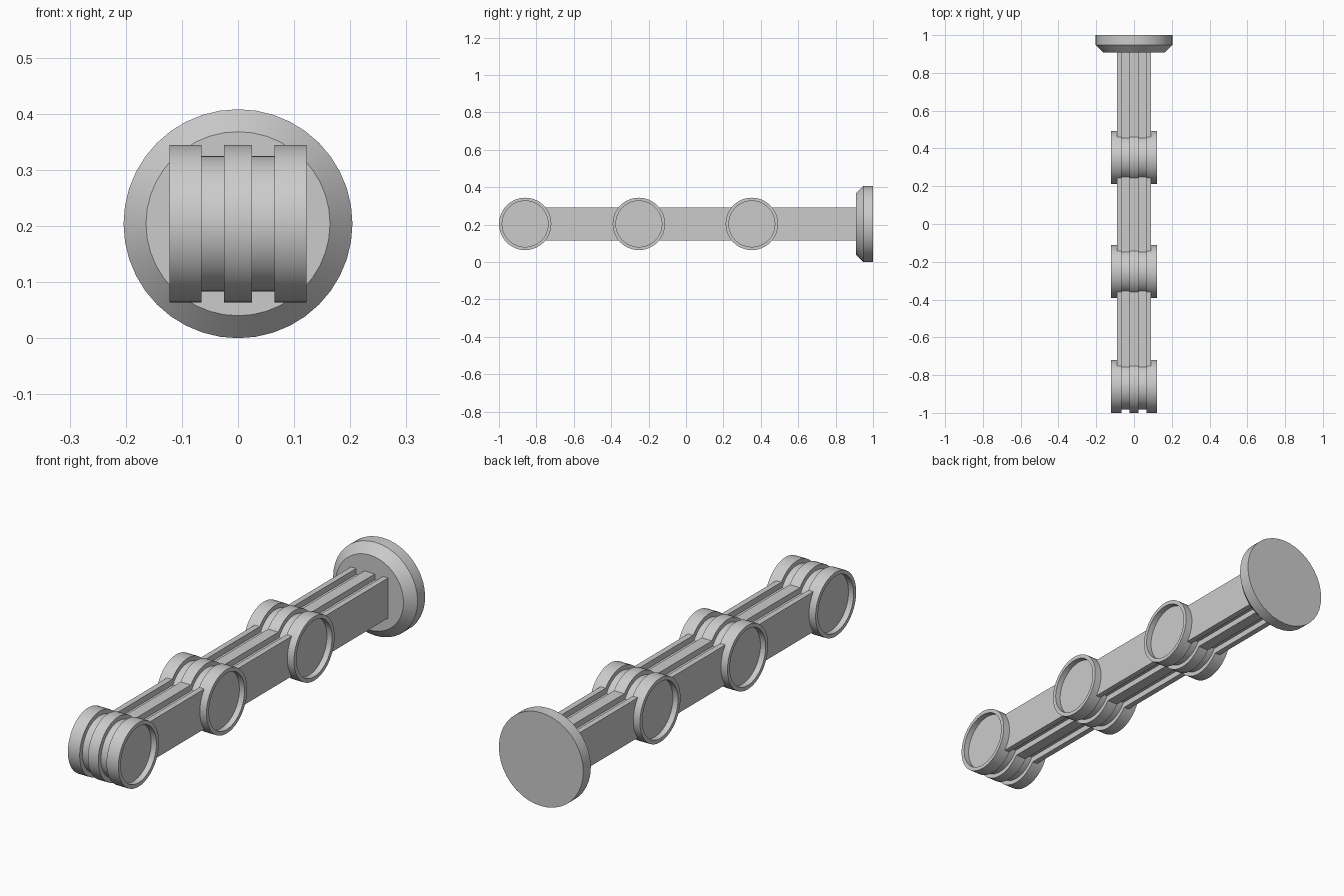
import bpy, bmesh, math
from mathutils import Vector

cube = bpy.data.objects.get("Cube")
if cube:
    bpy.data.objects.remove(cube, do_unlink=True)

ZC = 0.204      # height of the shared centre line
GREY = (0.6, 0.6, 0.6, 1.0)

grey = bpy.data.materials.new("light grey")
grey.use_nodes = True
grey.diffuse_color = GREY
grey.node_tree.nodes["Principled BSDF"].inputs["Base Color"].default_value = GREY


def finish(name, bm, smooth):
    """Turn a bmesh into an object with the grey material."""
    bmesh.ops.remove_doubles(bm, verts=bm.verts, dist=1e-5)
    bmesh.ops.recalc_face_normals(bm, faces=bm.faces)
    mesh = bpy.data.meshes.new(name)
    bm.to_mesh(mesh)
    bm.free()
    mesh.materials.append(grey)
    ob = bpy.data.objects.new(name, mesh)
    bpy.context.collection.objects.link(ob)
    if smooth:
        bpy.ops.object.select_all(action='DESELECT')
        ob.select_set(True)
        bpy.context.view_layer.objects.active = ob
        bpy.ops.object.shade_smooth_by_angle(angle=math.radians(30))
    return ob


def lathe(name, profile, axis, centre, steps):
    """Spin (position along axis, radius) points around the axis."""
    axis = Vector(axis)
    bm = bmesh.new()
    verts = [bm.verts.new(axis * a + Vector((0, 0, r))) for a, r in profile]
    edges = [bm.edges.new(pair) for pair in zip(verts, verts[1:])]
    bmesh.ops.spin(bm, geom=verts + edges, cent=(0, 0, 0), axis=axis,
                   angle=math.tau, steps=steps, use_merge=True)
    bmesh.ops.translate(bm, verts=bm.verts, vec=centre)
    return finish(name, bm, True)


# Round wall base with a chamfered front edge
lathe("base_disc", [(0.908, 0), (0.908, 0.164), (0.948, 0.204), (1.0, 0.204), (1.0, 0)],
      (0, 1, 0), (0, 0, ZC), 40)

# Grooved joints with recessed end caps, mirrored about the middle
half = [(0.025, 0.14), (0.025, 0.121), (0.065, 0.121), (0.065, 0.14),
        (0.122, 0.14), (0.122, 0.123), (0.097, 0.123), (0.097, 0)]
joint_profile = [(-a, r) for a, r in reversed(half)] + half
for label, y in (("front", -0.86), ("middle", -0.252), ("rear", 0.352)):
    lathe(label + "_joint", joint_profile, (1, 0, 0), (0, y, ZC), 48)

# Arm: bar with two grooves along its top and bottom
RIB, FLOOR = 0.0875, 0.062
quarter = [(0.025, RIB), (0.025, FLOOR), (0.065, FLOOR), (0.065, RIB), (0.09, RIB)]
top = [(-x, z) for x, z in reversed(quarter)] + quarter
outline = top + [(x, -z) for x, z in reversed(top)]
bm = bmesh.new()
face = bm.faces.new([bm.verts.new((x, -0.80, ZC + z)) for x, z in outline])
ext = bmesh.ops.extrude_face_region(bm, geom=[face], use_keep_orig=True)
bmesh.ops.translate(bm, vec=(0, 1.72, 0),
                    verts=[g for g in ext["geom"] if isinstance(g, bmesh.types.BMVert)])
finish("ribbed_arm", bm, False)
